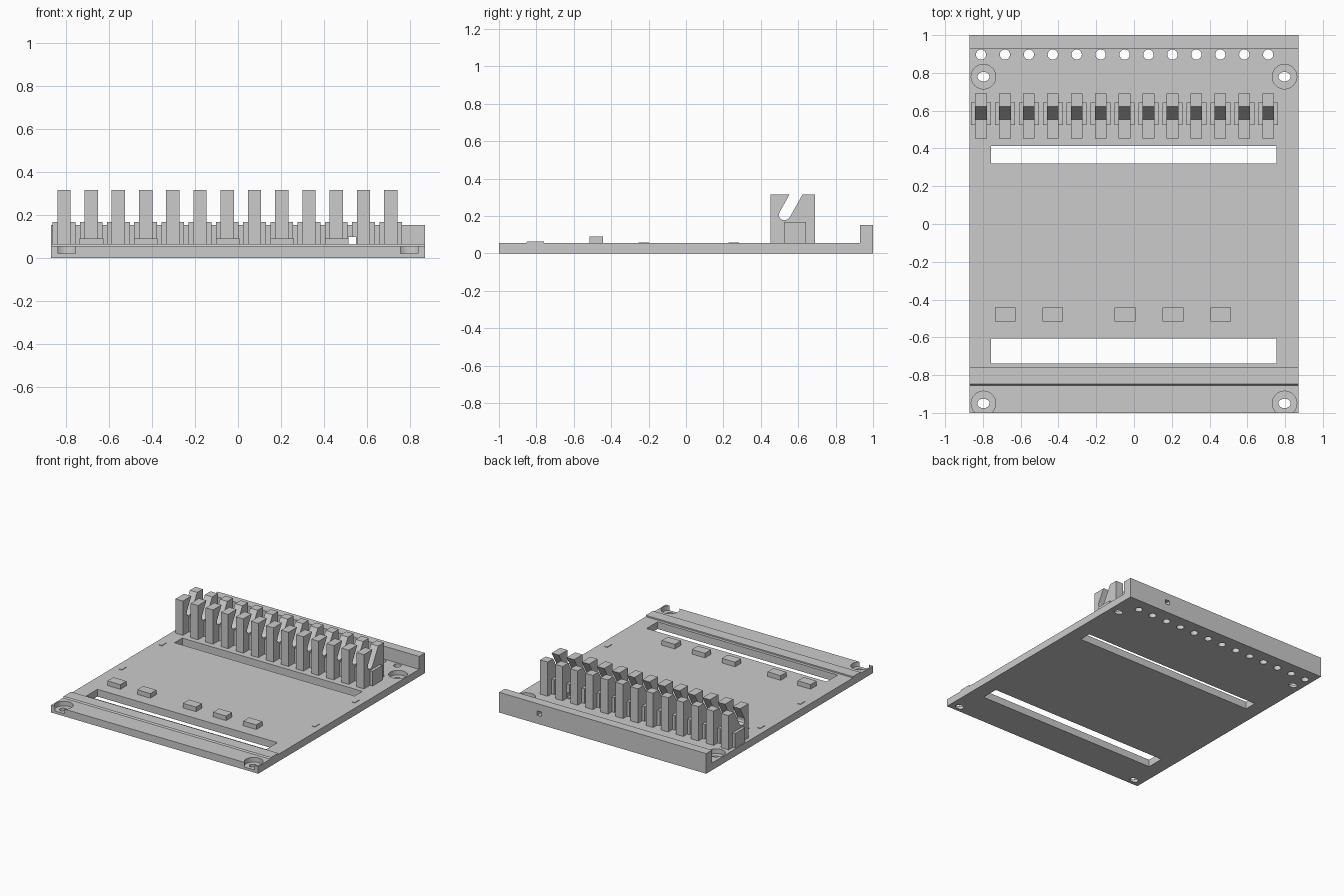
import bpy, bmesh, math

if "Cube" in bpy.data.objects:
    bpy.data.objects.remove(bpy.data.objects["Cube"])

grey = bpy.data.materials.new("light_grey")
grey.diffuse_color = (0.6, 0.6, 0.6, 1)
grey.use_nodes = True
grey.node_tree.nodes["Principled BSDF"].inputs["Base Color"].default_value = grey.diffuse_color


def prism(bm, pts, axis, a, b):
    """Extrude a 2D outline from a to b along x (points are y,z) or z (points are x,y)."""
    place = (lambda p, t: (t, p[0], p[1])) if axis == "x" else (lambda p, t: (p[0], p[1], t))
    lo = [bm.verts.new(place(p, a)) for p in pts]
    hi = [bm.verts.new(place(p, b)) for p in pts]
    bm.faces.new(lo[::-1])
    bm.faces.new(hi)
    n = len(pts)
    for i in range(n):
        j = (i + 1) % n
        bm.faces.new((lo[i], lo[j], hi[j], hi[i]))


def box(bm, x0, x1, y0, y1, z0, z1):
    prism(bm, [(x0, y0), (x1, y0), (x1, y1), (x0, y1)], "z", z0, z1)


def ring(cx, cy, rx, ry, n=32):
    return [(cx + rx * math.cos(2 * math.pi * i / n), cy + ry * math.sin(2 * math.pi * i / n))
            for i in range(n)]


def finish(bm, name, cutter=False):
    bmesh.ops.recalc_face_normals(bm, faces=bm.faces)
    me = bpy.data.meshes.new(name)
    bm.to_mesh(me)
    bm.free()
    me.materials.append(grey)
    ob = bpy.data.objects.new(name, me)
    bpy.context.collection.objects.link(ob)
    if cutter:
        ob.hide_render = True
        ob.hide_set(True)
    return ob


def cut(ob, cutter):
    m = ob.modifiers.new(cutter.name, "BOOLEAN")
    m.operation = "DIFFERENCE"
    m.solver = "EXACT"
    m.object = cutter


T = 0.055                                        # plate thickness
clip_x = [-0.81 + 0.1267 * i for i in range(13)]
corners = [(sx * 0.797, y) for sx in (-1, 1) for y in (0.78, -0.95)]

# Base plate with the low front ridge and the back wall
bm = bmesh.new()
prism(bm, [(-1, 0), (1, 0), (1, 0.153), (0.93, 0.153), (0.93, T), (-0.76, T),
           (-0.76, 0.065), (-0.848, 0.065), (-0.855, T), (-1, T)], "x", -0.87, 0.87)
plate = finish(bm, "base_plate")

# Openings through the plate: two long slots, row of round holes, oval screw holes
bm = bmesh.new()
box(bm, -0.757, 0.755, 0.32, 0.413, -0.1, 0.2)
box(bm, -0.757, 0.755, -0.738, -0.605, -0.1, 0.2)
for x in clip_x:
    prism(bm, ring(x, 0.897, 0.027, 0.027, 24), "z", -0.1, 0.2)
for x, y in corners:
    prism(bm, ring(x, y, 0.032, 0.025), "z", -0.1, 0.2)
through = finish(bm, "through_cutter", True)

# Screw head recesses
bm = bmesh.new()
for x, y in corners:
    prism(bm, ring(x, y, 0.065, 0.065), "z", 0.02, 0.2)
recess = finish(bm, "recess_cutter", True)

# Small square opening in the back wall
bm = bmesh.new()
box(bm, 0.514, 0.55, 0.48, 1.1, 0.064, 0.098)
wire = finish(bm, "wall_opening_cutter", True)

for c in (through, recess, wire):
    cut(plate, c)

# Upright clips with a slanted, round-ended slot
profile = [(0.452, T), (0.69, T), (0.69, 0.315), (0.623, 0.315), (0.557, 0.198), (0.548, 0.186),
           (0.535, 0.179), (0.515, 0.179), (0.502, 0.187), (0.497, 0.2), (0.499, 0.218),
           (0.553, 0.315), (0.452, 0.315)]
bm = bmesh.new()
for x in clip_x:
    prism(bm, profile, "x", x - 0.031, x + 0.031)
finish(bm, "clips")

# Shoulder blocks either side of every clip
bm = bmesh.new()
for x in clip_x:
    for s in (-1, 1):
        a, b = sorted((x + s * 0.031, x + s * 0.053))
        box(bm, a, b, 0.523, 0.642, T, 0.167)
cut(finish(bm, "clip_shoulders"), wire)

# Low stop tabs near the front
bm = bmesh.new()
for x in (-0.682, -0.43, -0.047, 0.206, 0.459):
    box(bm, x - 0.055, x + 0.055, -0.515, -0.443, T, 0.09)
finish(bm, "stop_tabs")

# Tiny bumps along both side edges
bm = bmesh.new()
for s in (-1, 1):
    for y in (-0.225, 0.255):
        box(bm, s * 0.81 - 0.012, s * 0.81 + 0.012, y - 0.028, y + 0.028, T, 0.059)
finish(bm, "edge_bumps")
